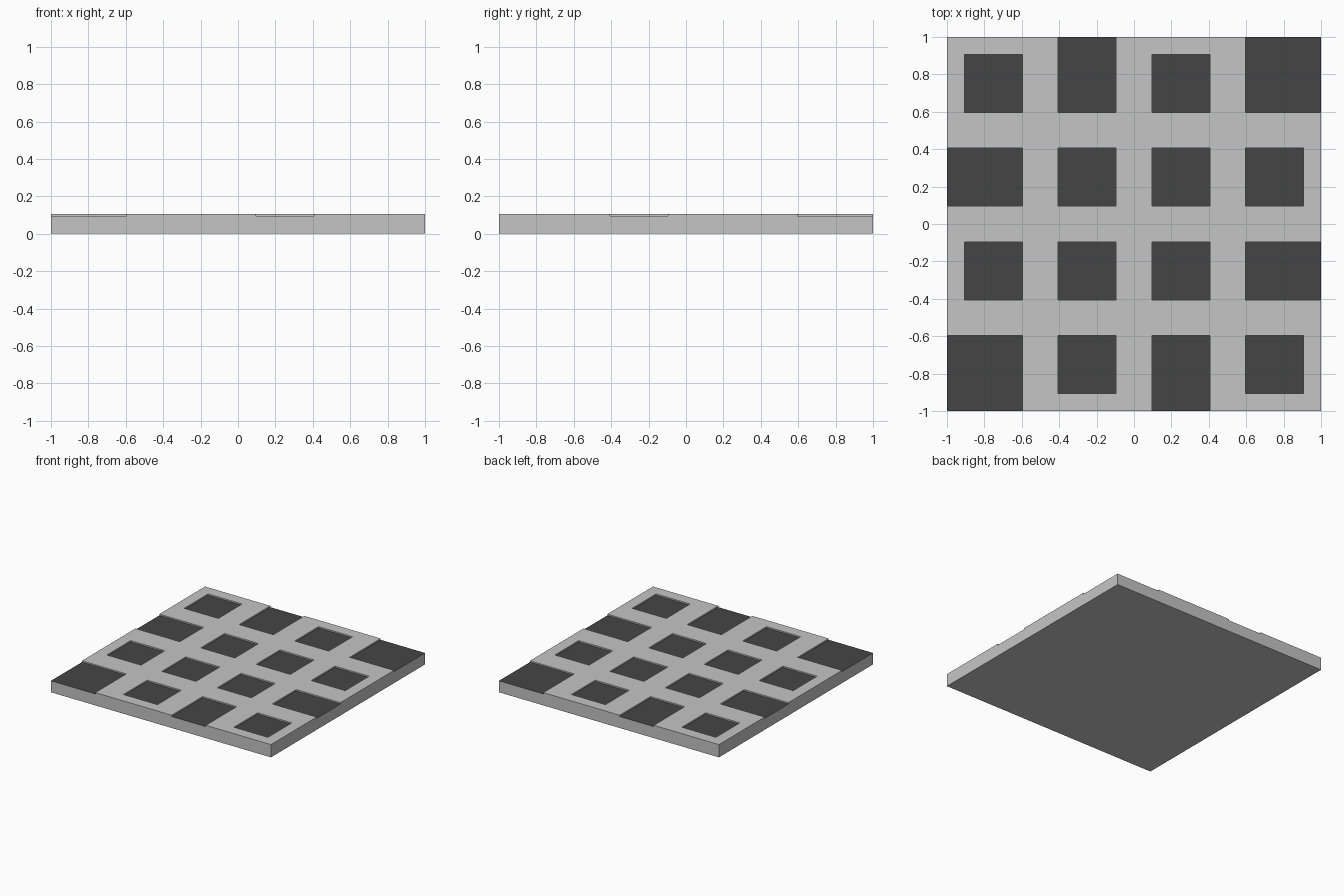
import bpy, bmesh

if "Cube" in bpy.data.objects:
    bpy.data.objects.remove(bpy.data.objects["Cube"])

FLOOR, TOP = 0.094, 0.105
# grid lines: pit edges, mirrored about the centre
LINES = [-1, -0.907, -0.597, -0.407, -0.097, 0.097, 0.407, 0.597, 0.907, 1]


def material(name, v):
    m = bpy.data.materials.new(name)
    m.diffuse_color = (v, v, v, 1)
    m.use_nodes = True
    m.node_tree.nodes["Principled BSDF"].inputs["Base Color"].default_value = m.diffuse_color
    return m


def is_pit(i, j):
    """Odd cells are the square pits; alternating border pits run out to the rim."""
    if i % 2 and j % 2:
        return True
    # border cells share the state of the neighbouring pit when it is open
    ci, cj = min(max(i, 1), 7), min(max(j, 1), 7)
    if not (ci % 2 and cj % 2):
        return False
    return ((ci + cj) // 2 - 1) % 2 == 0


bm = bmesh.new()
grid = [[bm.verts.new((x, y, 0)) for y in LINES] for x in LINES]
n = len(LINES) - 1
for i in range(n):
    for j in range(n):
        bm.faces.new((grid[i][j], grid[i + 1][j], grid[i + 1][j + 1], grid[i][j + 1]))


def cell(f):
    c = f.calc_center_median()
    find = lambda v: max(k for k in range(n) if LINES[k] < v)
    return find(c.x), find(c.y)


# solid slab
res = bmesh.ops.extrude_face_region(bm, geom=bm.faces[:])
bmesh.ops.translate(bm, verts=[g for g in res["geom"] if isinstance(g, bmesh.types.BMVert)],
                    vec=(0, 0, FLOOR))
top = [g for g in res["geom"] if isinstance(g, bmesh.types.BMFace)]
top = [f for f in top if f.calc_center_median().z > FLOOR - 0.001]

# raised lattice between the pits
raised = [f for f in top if not is_pit(*cell(f))]
res = bmesh.ops.extrude_face_region(bm, geom=raised)
bmesh.ops.translate(bm, verts=[g for g in res["geom"] if isinstance(g, bmesh.types.BMVert)],
                    vec=(0, 0, TOP - FLOOR))
bmesh.ops.recalc_face_normals(bm, faces=bm.faces[:])

# dark pit floors
for f in bm.faces:
    f.normal_update()
    on_floor = abs(f.calc_center_median().z - FLOOR) < 0.001
    f.material_index = 1 if on_floor and abs(f.normal.z) > 0.9 else 0

me = bpy.data.meshes.new("floor_tile")
bm.to_mesh(me)
bm.free()
me.materials.append(material("light grey", 0.56))
me.materials.append(material("dark grey", 0.06))
bpy.context.collection.objects.link(bpy.data.objects.new("floor_tile", me))
